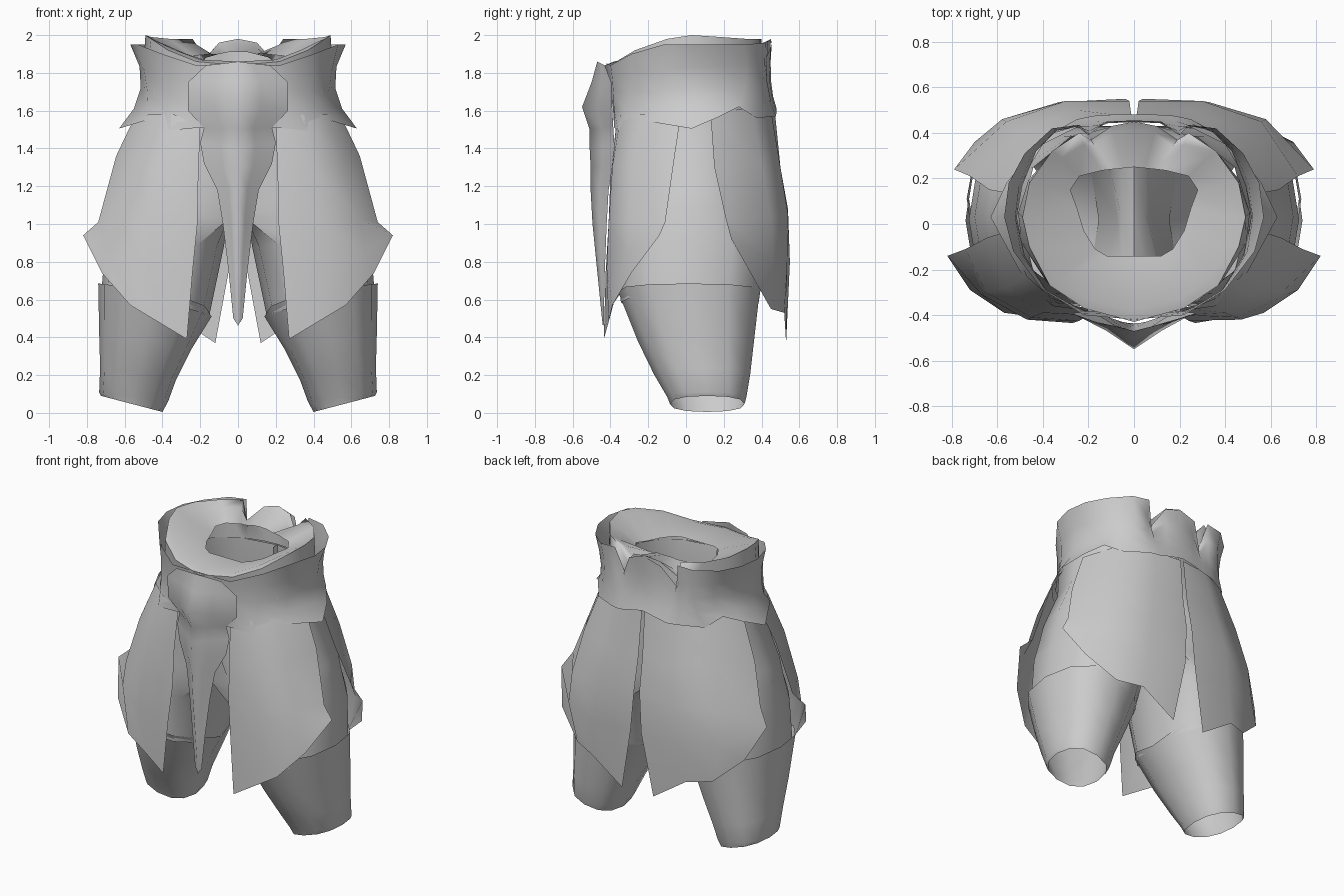
import bpy, math

cloth = bpy.data.materials.new("plain_grey")
cloth.diffuse_color = (0.6, 0.6, 0.6, 1)


def make(name, verts, faces, angle=50):
    mesh = bpy.data.meshes.new(name)
    mesh.from_pydata(verts, [], faces)
    mesh.materials.append(cloth)
    obj = bpy.data.objects.new(name, mesh)
    bpy.context.collection.objects.link(obj)
    bpy.ops.object.select_all(action='DESELECT')
    obj.select_set(True)
    bpy.context.view_layer.objects.active = obj
    bpy.ops.object.shade_smooth_by_angle(angle=math.radians(angle))
    return obj


def sheet(name, rows, closed=False, angle=50):
    """Skin a grid of points, leaving out faces that lie on the centre plane."""
    n = len(rows[0])
    verts = [p for r in rows for p in r]
    faces = []
    for i in range(len(rows) - 1):
        for j in range(n if closed else n - 1):
            k = (j + 1) % n
            f = (i * n + j, (i + 1) * n + j, (i + 1) * n + k, i * n + k)
            if any(abs(verts[v][0]) > 1e-6 for v in f):
                faces.append(f)
    return make(name, verts, faces, angle)


def flip(p):
    return (-p[0], p[1], p[2])


def both_sides(name, rows, closed=False):
    sheet("right_" + name, rows, closed)
    sheet("left_" + name, [[flip(p) for p in reversed(r)] for r in rows], closed)


def ring(x0, x1, y0, y1, z_in, z_out, n=12, bend=1.0, cut=0):
    """Leg cross-section, tilted from inner to outer side, flattened at x = cut."""
    pts = []
    for i in range(n):
        a = 2 * math.pi * i / n
        c, s = math.cos(a), math.sin(a)
        c = math.copysign(abs(c) ** 0.85, c)
        s = math.copysign(abs(s) ** 0.85, s)
        pts.append((max(cut, (x0 + x1) / 2 + (x1 - x0) / 2 * c),
                    (y0 + y1) / 2 + (y1 - y0) / 2 * s,
                    z_in + (z_out - z_in) * ((c + 1) / 2) ** bend))
    return pts


def mirrored_columns(cols):
    """Half-loop columns from front to back, closed by mirroring."""
    return cols + [[flip(p) for p in c] for c in cols[-2:0:-1]]


def curve3(a, b, c, t):
    """Quadratic through three points."""
    w = ((1 - t) * (1 - 2 * t), 4 * t * (1 - t), t * (2 * t - 1))
    return tuple(w[0] * a[i] + w[1] * b[i] + w[2] * c[i] for i in range(3))


def transpose(cols):
    return [list(r) for r in zip(*cols)]


# Lower trouser legs, open at the hem
both_sides("lower_leg", [
    ring(.14, .74, -.36, .39, .51, .685, bend=.4),
    ring(.245, .735, -.255, .36, .34, .42),
    ring(.33, .73, -.17, .34, .17, .24),
    ring(.37, .735, -.10, .32, .06, .11),
    ring(.40, .725, -.085, .31, .005, .09)], True)

# Hips and upper trouser legs, joined by a saddle at the crotch
both_sides("upper_leg", [
    ring(-.50, .50, -.385, .43, 1.72, 1.72),
    ring(-.50, .54, -.35, .43, 1.45, 1.45),
    ring(-.28, .645, -.36, .43, 1.04, 1.2),
    ring(-.20, .665, -.36, .43, 1.0, 1.1, cut=.055),
    ring(.075, .70, -.365, .43, .88, .92),
    ring(.155, .725, -.345, .385, .50, .62, bend=.5)], True)

# Hanging front panels
both_sides("front_panel", [
    [(.20, -.37, 1.52), (.34, -.345, 1.58), (.47, -.23, 1.58), (.55, -.03, 1.56)],
    [(.21, -.40, 1.25), (.40, -.39, 1.30), (.56, -.28, 1.33), (.645, -.06, 1.36)],
    [(.215, -.41, 1.0), (.45, -.41, 1.0), (.65, -.30, 1.02), (.74, -.11, 1.01)],
    [(.24, -.425, .75), (.47, -.42, .77), (.67, -.31, .85), (.82, -.14, .94)],
    [(.27, -.435, .39), (.42, -.41, .48), (.57, -.39, .57), (.72, -.29, .74)]])

# Hanging back panels
both_sides("back_panel", [[p for p in reversed(r)] for r in [
    [(.01, .47, 1.6), (.20, .45, 1.6), (.40, .35, 1.62), (.53, .13, 1.58)],
    [(.015, .50, 1.3), (.25, .50, 1.3), (.50, .40, 1.32), (.635, .15, 1.3)],
    [(.02, .54, 1.08), (.30, .54, 1.05), (.56, .45, 1.03), (.72, .21, 1.03)],
    [(.04, .55, .80), (.33, .535, .77), (.58, .46, .81), (.79, .24, .92)],
    [(.12, .53, .37), (.36, .52, .53), (.52, .45, .55), (.70, .36, .71)]]])

# Wide waistband, flared at both edges, folded in at the back
band = [
    [(0, -.42, 1.85), (0, -.40, 1.7), (0, -.37, 1.5)],
    [(.22, -.40, 1.84), (.22, -.385, 1.7), (.21, -.38, 1.51)],
    [(.40, -.29, 1.90), (.38, -.30, 1.7), (.36, -.36, 1.495)],
    [(.53, -.12, 1.95), (.48, -.14, 1.7), (.50, -.21, 1.545)],
    [(.57, .03, 1.95), (.515, .03, 1.72), (.63, .03, 1.505)],
    [(.55, .18, 1.95), (.49, .17, 1.73), (.56, .18, 1.57)],
    [(.48, .31, 1.95), (.43, .32, 1.76), (.48, .28, 1.62)],
    [(.36, .42, 1.96), (.34, .41, 1.75), (.41, .375, 1.56)],
    [(.24, .435, 1.97), (.25, .43, 1.75), (.25, .46, 1.57)],
    [(.20, .39, 1.80), (.19, .43, 1.70), (.18, .475, 1.57)],
    [(.12, .45, 1.94), (.11, .445, 1.75), (.10, .48, 1.59)],
    [(0, .455, 1.975), (0, .45, 1.76), (0, .48, 1.61)]]
band = [[curve3(*c, t / 4) for t in range(5)] for c in band]
sheet("waistband", transpose(mirrored_columns(band)), True)

# Inner collar rolling over the rim into the waist opening
collar = [
    [(0, -.43, 1.84), (0, -.38, 1.86), (0, -.14, 1.85)],
    [(.22, -.37, 1.86), (.20, -.33, 1.87), (.12, -.14, 1.85)],
    [(.37, -.27, 1.92), (.33, -.24, 1.92), (.17, -.11, 1.855)],
    [(.46, -.10, 1.98), (.41, -.10, 1.96), (.22, -.03, 1.86)],
    [(.49, .03, 2.0), (.44, .03, 1.97), (.25, .07, 1.87)],
    [(.46, .18, 1.99), (.41, .17, 1.96), (.28, .15, 1.88)],
    [(.36, .32, 1.98), (.32, .29, 1.95), (.24, .21, 1.89)],
    [(.24, .40, 1.98), (.22, .35, 1.95), (.14, .235, 1.90)],
    [(.19, .37, 1.86), (.17, .34, 1.88), (.10, .24, 1.90)],
    [(.10, .43, 1.96), (.09, .40, 1.94), (.05, .245, 1.91)],
    [(0, .45, 1.98), (0, .41, 1.96), (0, .25, 1.91)]]


def collar_foot(p):
    """Point where the collar wall meets the inside of the waistband."""
    a = math.atan2(p[1] / .42, p[0] / .49)
    x = 0 if p[0] == 0 else .51 * math.cos(a)
    return (x, .02 + .415 * math.sin(a), 1.72)


collar = [[collar_foot(c[0])] + c for c in collar]
sheet("inner_collar", transpose(mirrored_columns(collar)), True, 80)


def ridge(name, rows):
    """Symmetric strip from (z, half width, centre y, edge y, edge z)."""
    grid = []
    for z, w, yc, ye, ze in rows:
        half = [(w, ye, ze), (w * .45, yc * .5 + ye * .5, (z + ze) / 2)]
        grid.append([flip(p) for p in half] + [(0, yc, z)] + half[::-1])
    sheet(name, grid, angle=130)


# Shield-shaped buckle with a raised middle, running into a pointed tongue
ridge("buckle_and_tongue", [
    (1.86, .17, -.47, -.43, 1.84),
    (1.75, .265, -.50, -.395, 1.75),
    (1.62, .265, -.55, -.39, 1.60),
    (1.50, .18, -.51, -.385, 1.51),
    (1.40, .20, -.51, -.38, 1.43),
    (1.30, .18, -.505, -.385, 1.32),
    (1.18, .11, -.505, -.41, 1.18),
    (1.00, .08, -.495, -.42, 1.00),
    (.75, .05, -.47, -.43, .75),
    (.50, .025, -.445, -.435, .50),
    (.46, .004, -.44, -.435, .47)])
